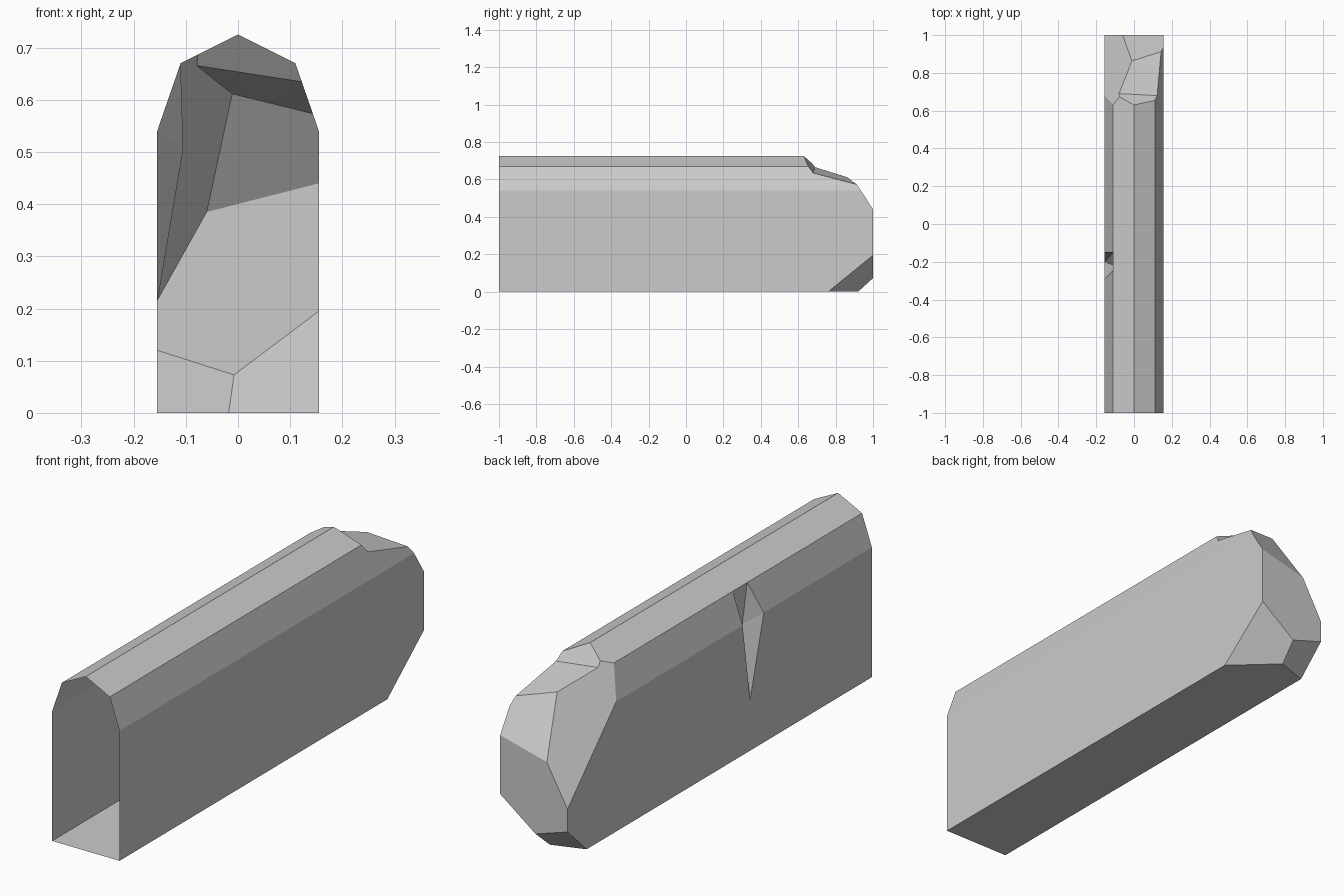
import bpy
import bmesh
from mathutils import Vector

cube = bpy.data.objects.get("Cube")
if cube:
    bpy.data.objects.remove(cube, do_unlink=True)

grey = bpy.data.materials.new("stone_grey")
grey.use_nodes = True
colour = (0.6, 0.6, 0.6, 1)
grey.diffuse_color = colour
grey.node_tree.nodes["Principled BSDF"].inputs["Base Color"].default_value = colour


def add_object(name, bm):
    bmesh.ops.recalc_face_normals(bm, faces=bm.faces)
    mesh = bpy.data.meshes.new(name)
    bm.to_mesh(mesh)
    bm.free()
    mesh.materials.append(grey)
    obj = bpy.data.objects.new(name, mesh)
    bpy.context.collection.objects.link(obj)
    return obj


def slice_off(bm, a, b, c):
    """Cut away the corner beyond the plane through three points and cap it."""
    a, b, c = Vector(a), Vector(b), Vector(c)
    normal = (b - a).cross(c - a).normalized()
    if normal.dot(Vector((0, 0, 0.3)) - a) > 0:
        normal.negate()
    cut = bmesh.ops.bisect_plane(bm, geom=bm.verts[:] + bm.edges[:] + bm.faces[:],
                                 dist=1e-5, plane_co=a, plane_no=normal, clear_outer=True)
    edges = [e for e in cut["geom_cut"] if isinstance(e, bmesh.types.BMEdge)]
    bmesh.ops.edgeloop_fill(bm, edges=edges)


def carve(obj, name, points):
    """Subtract the convex hull of the points from the object."""
    bm = bmesh.new()
    hull = bmesh.ops.convex_hull(bm, input=[bm.verts.new(p) for p in points])
    unused = {v for v in hull["geom_interior"] + hull["geom_unused"]
              if isinstance(v, bmesh.types.BMVert)}
    bmesh.ops.delete(bm, geom=list(unused), context="VERTS")
    cutter = add_object(name, bm)
    cutter.hide_render = True
    mod = obj.modifiers.new(name, "BOOLEAN")
    mod.operation = "DIFFERENCE"
    mod.solver = "EXACT"
    mod.object = cutter
    bpy.context.view_layer.objects.active = obj
    bpy.ops.object.modifier_apply(modifier=mod.name)
    bpy.data.objects.remove(cutter, do_unlink=True)


# Long bar with a ridged top, extruded front to back
half = [(0.155, 0), (0.155, 0.54), (0.11, 0.67)]
profile = half + [(0, 0.725)] + [(-x, z) for x, z in reversed(half)]
bm = bmesh.new()
front = bm.faces.new([bm.verts.new((x, -1, z)) for x, z in profile])
back = bmesh.ops.extrude_face_region(bm, geom=[front], use_keep_orig=True)
bmesh.ops.translate(bm, vec=(0, 2, 0),
                    verts=[v for v in back["geom"] if isinstance(v, bmesh.types.BMVert)])
bmesh.ops.recalc_face_normals(bm, faces=bm.faces)

# Chipped corners of the back end: upper, upper right, lower right, lower left
slice_off(bm, (0.155, 1, 0.44), (-0.06, 1, 0.385), (-0.005, 0.865, 0.61))
slice_off(bm, (-0.06, 1, 0.385), (-0.155, 1, 0.215), (-0.155, 0.68, 0.54))
slice_off(bm, (-0.155, 1, 0.12), (-0.008, 1, 0.073), (-0.018, 0.92, 0))
slice_off(bm, (0.155, 0.76, 0), (0.155, 1, 0.195), (-0.018, 0.92, 0))
bar = add_object("bar_body", bm)

# Stepped chip in the ridge near the back
p, q = Vector((-0.075, 0.69, 0.665)), Vector((0.12, 0.68, 0.635))
middle, along = (p + q) / 2, q - p
shelf = Vector((-0.005, 0.865, 0.61)) - middle
riser = Vector((0, 0.63, 0.725)) - middle
carve(bar, "ridge_chip", [middle + along * side + out for side in (-2, 2)
                          for out in (Vector(), shelf * 4, riser * 4)])

# Tapered notch in the side
rim = [Vector(v) for v in ((-0.11, -0.15, 0.67), (-0.11, -0.245, 0.67),
                           (-0.155, -0.15, 0.54), (-0.155, -0.29, 0.54),
                           (-0.155, -0.2, 0.21))]
outer = [v - Vector((0.1, 0, 0)) for v in rim]
carve(bar, "side_notch", rim + outer + [Vector((-0.105, -0.22, 0.505))])

# Leave the front end open
bm = bmesh.new()
bm.from_mesh(bar.data)
cap = [f for f in bm.faces if all(v.co.y < -0.999 for v in f.verts)]
bmesh.ops.delete(bm, geom=cap, context="FACES")
bm.to_mesh(bar.data)
bm.free()
